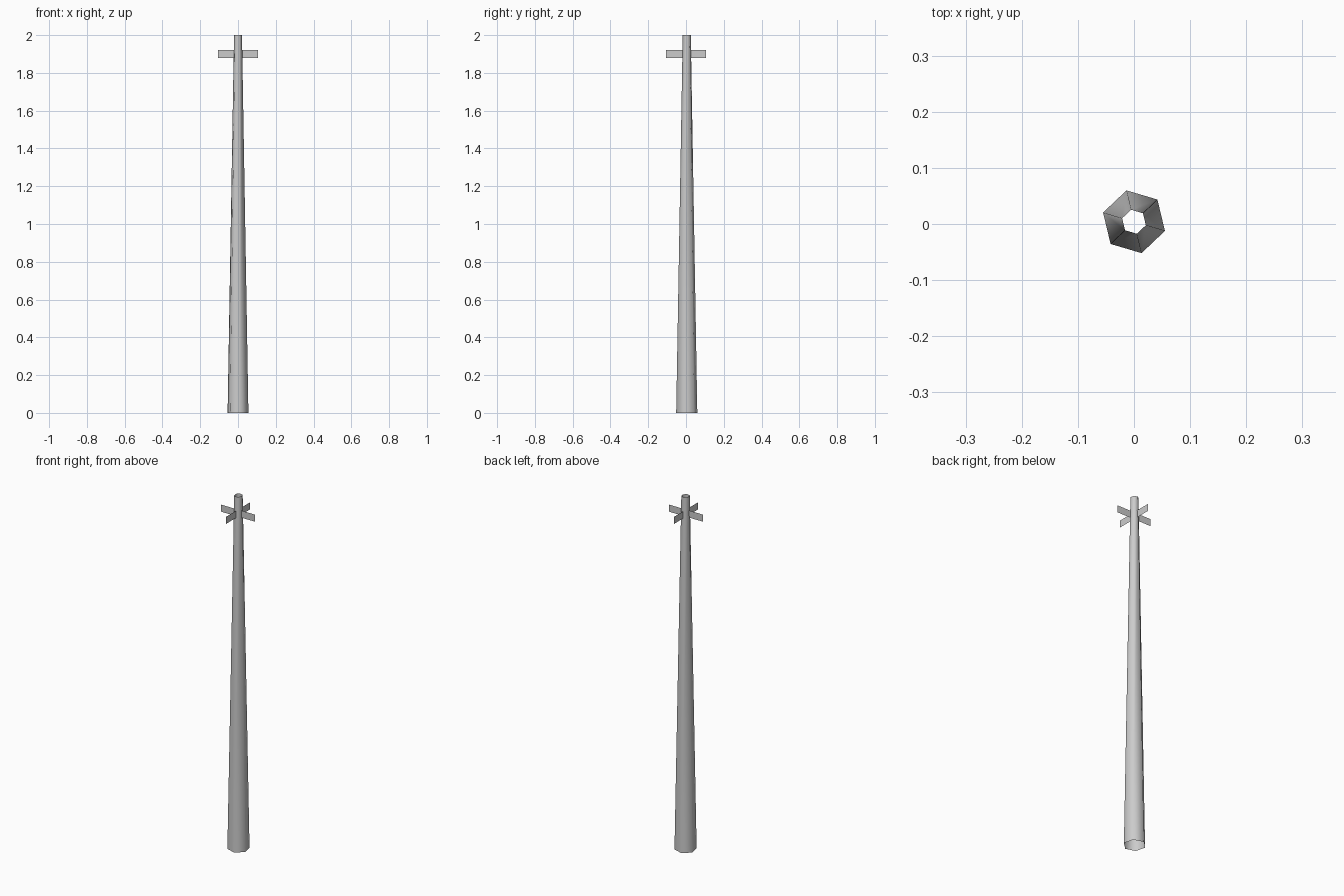
import bpy, bmesh, math

if "Cube" in bpy.data.objects:
    bpy.data.objects.remove(bpy.data.objects["Cube"])

SIDES = 6
TURN = math.radians(-16.5)


def make_object(name, build, smooth=False):
    bm = bmesh.new()
    build(bm)
    mesh = bpy.data.meshes.new(name)
    bm.to_mesh(mesh)
    bm.free()
    for p in mesh.polygons:
        p.use_smooth = smooth
    ob = bpy.data.objects.new(name, mesh)
    bpy.context.collection.objects.link(ob)
    return ob


# Tapered six-sided pole, open at both ends
def pole(bm):
    rings = []
    for r, z in ((0.0575, 0.0), (0.022, 2.0)):
        rings.append([bm.verts.new((r * math.cos(TURN + i * math.tau / SIDES),
                                    0.004 + r * math.sin(TURN + i * math.tau / SIDES), z))
                      for i in range(SIDES)])
    low, high = rings
    for i in range(SIDES):
        j = (i + 1) % SIDES
        bm.faces.new((low[i], low[j], high[j], high[i]))


make_object("pole", pole, smooth=True)


# Thin flat crossbars near the top, one along each axis
def crossbar(angle):
    c, s = math.cos(angle), math.sin(angle)

    def build(bm):
        bm.faces.new([bm.verts.new((x * c, x * s, z)) for x, z in
                      ((-0.107, 1.88), (0.107, 1.88), (0.107, 1.92), (-0.107, 1.92))])
    return build


make_object("crossbar_side", crossbar(0))
make_object("crossbar_front", crossbar(math.pi / 2))
